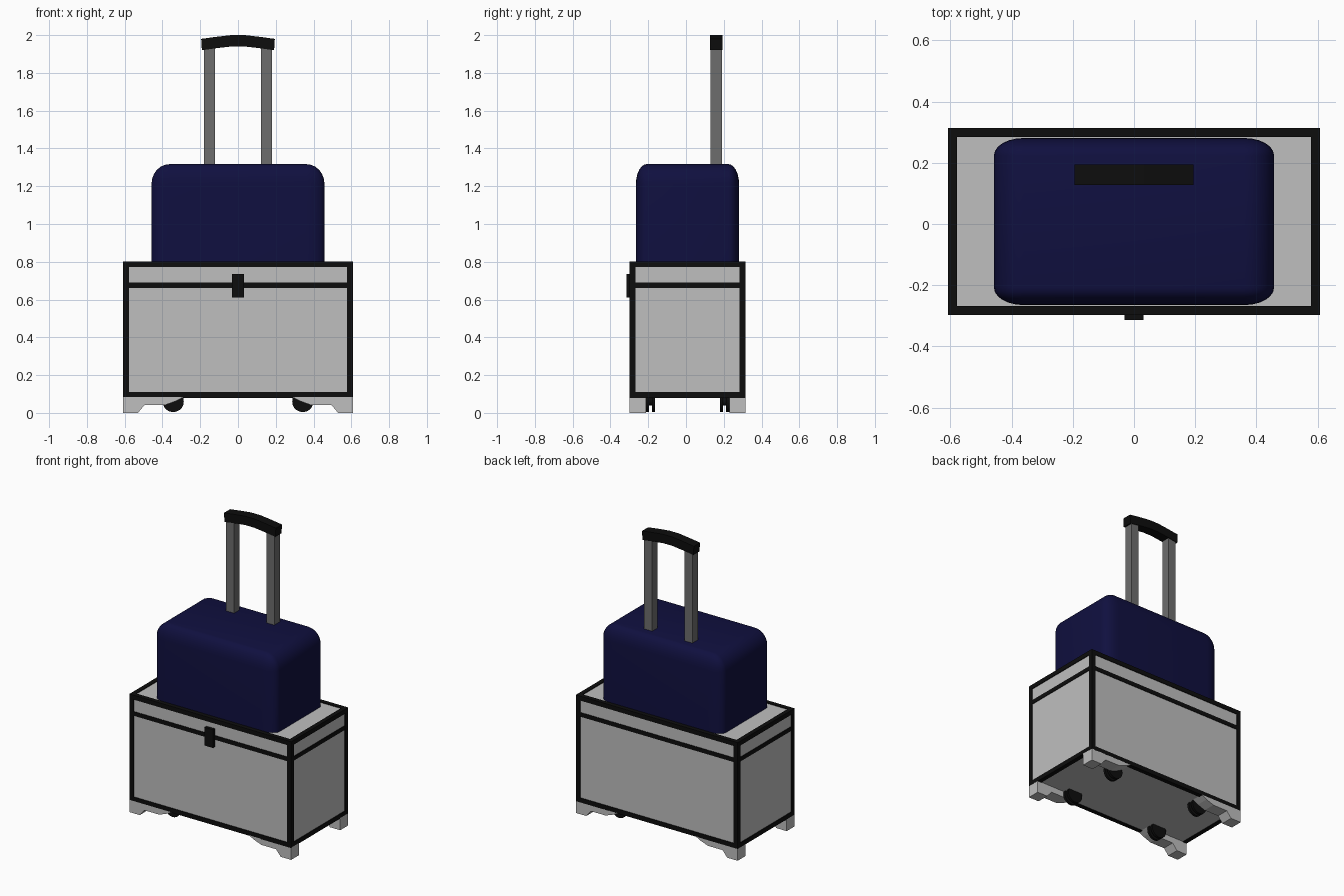
import bpy, bmesh, math
from mathutils import Matrix

if "Cube" in bpy.data.objects:
    bpy.data.objects.remove(bpy.data.objects["Cube"])


def material(name, col):
    m = bpy.data.materials.new(name)
    m.diffuse_color = (*col, 1)
    m.use_nodes = True
    m.node_tree.nodes["Principled BSDF"].inputs["Base Color"].default_value = m.diffuse_color
    return m


GREY = material("light grey panel", (0.52, 0.52, 0.52))
BLACK = material("black trim", (0.004, 0.004, 0.004))
NAVY = material("navy shell", (0.005, 0.005, 0.05))
STEEL = material("dark grey metal", (0.155, 0.155, 0.155))


def finish(name, bm, mat, smooth=False):
    bmesh.ops.recalc_face_normals(bm, faces=bm.faces)
    me = bpy.data.meshes.new(name)
    bm.to_mesh(me)
    bm.free()
    me.materials.append(mat)
    ob = bpy.data.objects.new(name, me)
    bpy.context.collection.objects.link(ob)
    if smooth:
        bpy.ops.object.select_all(action='DESELECT')
        ob.select_set(True)
        bpy.context.view_layer.objects.active = ob
        bpy.ops.object.shade_smooth_by_angle(angle=math.radians(35))
    return ob


def add_box(bm, x0, x1, y0, y1, z0, z1):
    mat = Matrix.Translation(((x0 + x1) / 2, (y0 + y1) / 2, (z0 + z1) / 2)) \
        @ Matrix.Diagonal((x1 - x0, y1 - y0, z1 - z0, 1))
    bmesh.ops.create_cube(bm, size=1, matrix=mat)


def box(name, mat, *dims):
    bm = bmesh.new()
    add_box(bm, *dims)
    return finish(name, bm, mat)


def extrude_profile(name, mat, pts, y0, y1):
    """Extrude an x-z outline from y0 to y1."""
    bm = bmesh.new()
    face = bm.faces.new([bm.verts.new((x, y0, z)) for x, z in pts])
    res = bmesh.ops.extrude_face_region(bm, geom=[face])
    bmesh.ops.translate(bm, vec=(0, y1 - y0, 0),
                        verts=[v for v in res["geom"] if isinstance(v, bmesh.types.BMVert)])
    return finish(name, bm, mat)


# Trunk: grey body inside a black edge frame
X, Y0, Y1, Z0, Z1, T = 0.608, -0.298, 0.314, 0.08, 0.802, 0.03
I = 0.005
box("trunk_body", GREY, -X + I, X - I, Y0 + I, Y1 - I, Z0 + 0.003, Z1 - I)

bm = bmesh.new()
for z in (Z0, Z1 - T):
    for y in (Y0, Y1 - T):
        add_box(bm, -X, X, y, y + T, z, z + T)
    for x in (-X, X - T):
        add_box(bm, x, x + T, Y0 + T, Y1 - T, z, z + T)
for x in (-X, X - T):
    for y in (Y0, Y1 - T):
        add_box(bm, x, x + T, y, y + T, Z0 + T, Z1 - T)
finish("trunk_edge_frame", bm, BLACK)

# Lid seam running round the trunk, and front latch
box("lid_seam", BLACK, -X + 0.001, X - 0.001, Y0 + 0.001, Y1 - 0.001, 0.662, 0.69)
box("latch", BLACK, -0.031, 0.031, -0.314, Y0 + 0.02, 0.612, 0.736)

# Feet and twin wheels at the four corners
for sx, side in ((-1, "left"), (1, "right")):
    foot = [(0.608, 0), (0.53, 0), (0.495, 0.042), (0.385, 0.042),
            (0.33, 0.062), (0.29, 0.083), (0.608, 0.083)]
    for y_out, sy, end in ((Y0, 1, "front"), (Y1, -1, "back")):
        extrude_profile(f"{end}_{side}_foot", GREY, [(sx * x, z) for x, z in foot],
                        y_out, y_out + sy * 0.085)
        bm = bmesh.new()
        for off, width, r in ((0.093, 0.016, 0.056), (0.127, 0.016, 0.056), (0.11, 0.03, 0.02)):
            m = Matrix.Translation((sx * 0.343, y_out + sy * off, 0.06)) \
                @ Matrix.Rotation(math.pi / 2, 4, 'X')
            bmesh.ops.create_cone(bm, cap_ends=True, segments=20, radius1=r, radius2=r,
                                  depth=width, matrix=m)
        finish(f"{end}_{side}_wheels", bm, BLACK, True)

# Suitcase: rounded block with an open-edged flat base, stretched to size
H = 0.53
bm = bmesh.new()
bmesh.ops.create_cube(bm, size=1, matrix=Matrix.Diagonal((1, 1, H, 1)))
edges = [e for e in bm.edges if max(v.co.z for v in e.verts) > 0]
bmesh.ops.bevel(bm, geom=edges, offset=0.105, segments=6, profile=0.5, affect='EDGES')
bmesh.ops.scale(bm, vec=(0.916, 0.546, 1), verts=bm.verts)
bmesh.ops.translate(bm, vec=(0, 0.008, 1.317 - H / 2), verts=bm.verts)
finish("suitcase", bm, NAVY, True)

# Telescopic handle: two posts and a gently arched grip
for s, side in ((-1, "left"), (1, "right")):
    box(f"{side}_handle_post", STEEL, s * 0.151 - 0.03, s * 0.151 + 0.03, 0.131, 0.19, 1.29, 1.95)
top = [(-0.195, 1.98), (-0.115, 1.991), (-0.035, 2.0), (0.035, 2.0), (0.115, 1.991), (0.195, 1.98)]
under = [(x * 0.98, z - 0.06) for x, z in reversed(top)]
extrude_profile("handle_grip", BLACK, top + under, 0.128, 0.194)
